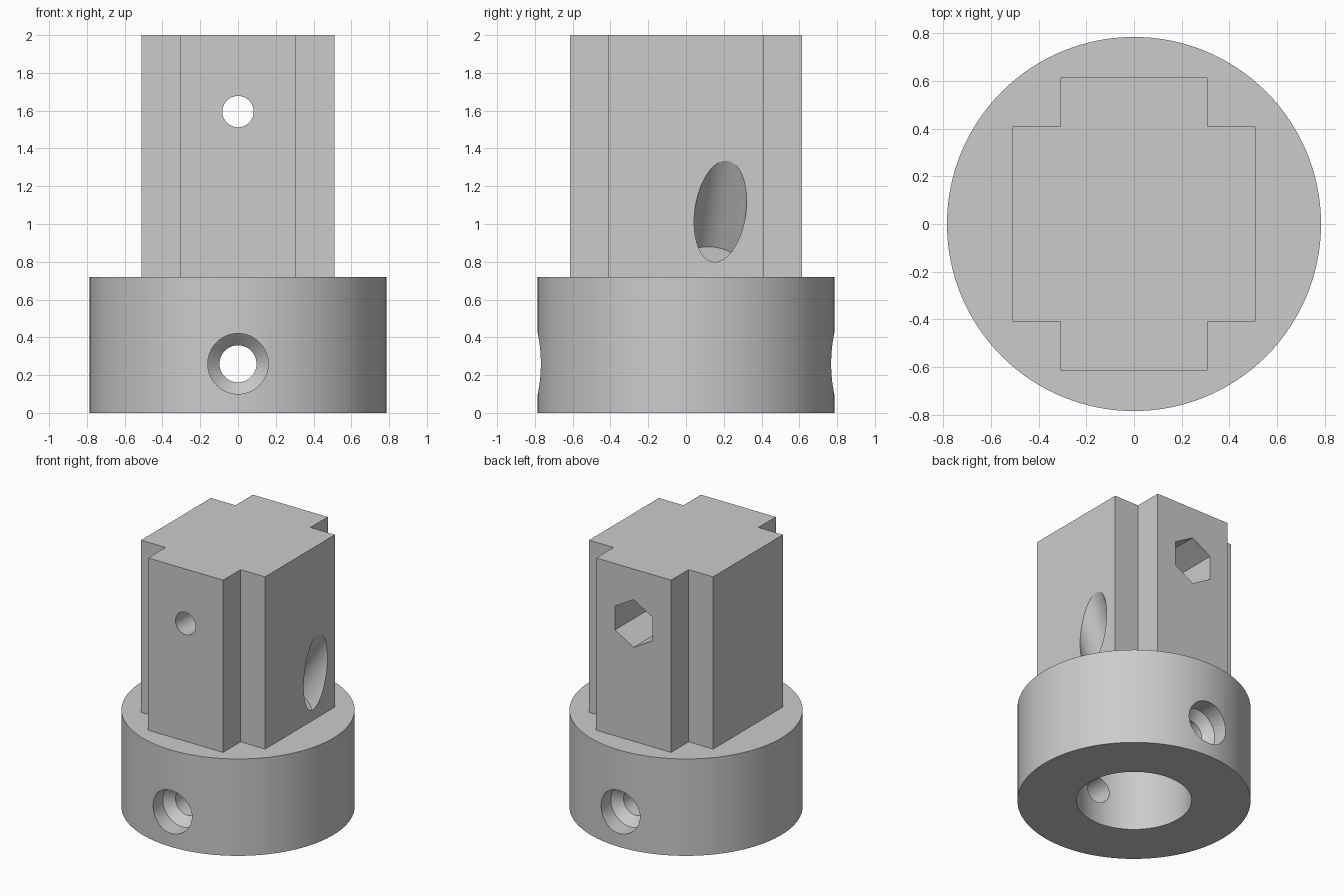
import bpy, bmesh, math
from mathutils import Vector

if "Cube" in bpy.data.objects:
    bpy.data.objects.remove(bpy.data.objects["Cube"])

grey = bpy.data.materials.new("plain grey")
grey.diffuse_color = (0.6, 0.6, 0.6, 1)
grey.use_nodes = True
grey.node_tree.nodes["Principled BSDF"].inputs["Base Color"].default_value = grey.diffuse_color


def new_object(name, bm):
    bmesh.ops.recalc_face_normals(bm, faces=bm.faces)
    mesh = bpy.data.meshes.new(name)
    bm.to_mesh(mesh)
    bm.free()
    mesh.materials.append(grey)
    ob = bpy.data.objects.new(name, mesh)
    bpy.context.collection.objects.link(ob)
    return ob


def rod(name, start, end, r1, r2=None, sides=64, spin=0.0):
    """Cylinder, cone or prism running between two points."""
    start, end = Vector(start), Vector(end)
    axis = end - start
    bm = bmesh.new()
    bmesh.ops.create_cone(bm, cap_ends=True, segments=sides, radius1=r1,
                          radius2=r1 if r2 is None else r2, depth=axis.length)
    ring = Vector((0, 0, 1)).rotation_difference(axis).to_matrix()
    for v in bm.verts:
        p = v.co.copy()
        c, s = math.cos(spin), math.sin(spin)
        p.x, p.y = c * p.x - s * p.y, s * p.x + c * p.y
        v.co = ring @ p + (start + end) / 2
    return new_object(name, bm)


def combine(target, tool, operation):
    """Boolean the tool into the target, then discard the tool."""
    tool.hide_render = True
    mod = target.modifiers.new("cut", 'BOOLEAN')
    mod.operation, mod.solver, mod.object = operation, 'EXACT', tool
    bpy.context.view_layer.objects.active = target
    bpy.ops.object.modifier_apply(modifier=mod.name)
    bpy.data.objects.remove(tool)


# Round collar with the cross-shaped post on top
body = rod("collar_and_post", (0, 0, 0), (0, 0, 0.72), 0.785, sides=128)
corner = [(0.51, -0.41), (0.51, 0.41), (0.308, 0.41), (0.308, 0.615)]
profile = corner + [(-x, -y) for x, y in corner]
profile = [(0.51, -0.41), (0.51, 0.41), (0.308, 0.41), (0.308, 0.615)]
profile += [(-x, y) for x, y in reversed(profile[1:])]
profile += [(-0.51, -0.41), (-0.308, -0.41), (-0.308, -0.615),
            (0.308, -0.615), (0.308, -0.41)]
bm = bmesh.new()
face = bm.faces.new([bm.verts.new((x, y, 0.66)) for x, y in profile])
grown = bmesh.ops.extrude_face_region(bm, geom=[face])["geom"]
for v in grown:
    if isinstance(v, bmesh.types.BMVert):
        v.co.z = 2.0
combine(body, new_object("post", bm), 'UNION')

# Shaft bore from below
combine(body, rod("bore", (0, 0, -0.1), (0, 0, 0.6), 0.388, sides=96), 'DIFFERENCE')

# Recessed countersunk screw holes, front and back of the collar
Z = 0.26
combine(body, rod("screw_hole", (0, -0.9, Z), (0, 0.9, Z), 0.098), 'DIFFERENCE')
for s in (-1, 1):
    combine(body, rod("sink", (0, s * 0.655, Z), (0, s * 0.575, Z), 0.16, 0.08), 'DIFFERENCE')
    combine(body, rod("recess", (0, s * 0.9, Z), (0, s * 0.655, Z), 0.16), 'DIFFERENCE')

# Bolt hole through the post with a hexagonal nut pocket at the back
Z = 1.595
combine(body, rod("bolt_hole", (0, -0.8, Z), (0, 0.8, Z), 0.083), 'DIFFERENCE')
pocket = rod("nut_pocket", (0, 0.2, Z), (0, 0.8, Z), 0.177, sides=6)
# keep two flats upright, facing the sides
if max(v.co.z for v in pocket.data.vertices) < Z + 0.17:
    bpy.data.objects.remove(pocket)
    pocket = rod("nut_pocket", (0, 0.2, Z), (0, 0.8, Z), 0.177, sides=6, spin=math.pi / 6)
combine(body, pocket, 'DIFFERENCE')

# Slanted blind hole in the right side of the post
mouth = Vector((0.51, 0.182, 1.067))
slant = Vector((0.5, 0.125, 0.857)).normalized()
combine(body, rod("slanted_hole", mouth - slant * 0.3, mouth + slant * 0.8, 0.135), 'DIFFERENCE')

# Smooth round walls, crisp edges
bpy.ops.object.select_all(action='DESELECT')
body.select_set(True)
bpy.context.view_layer.objects.active = body
bpy.ops.object.shade_smooth_by_angle(angle=math.radians(30))
